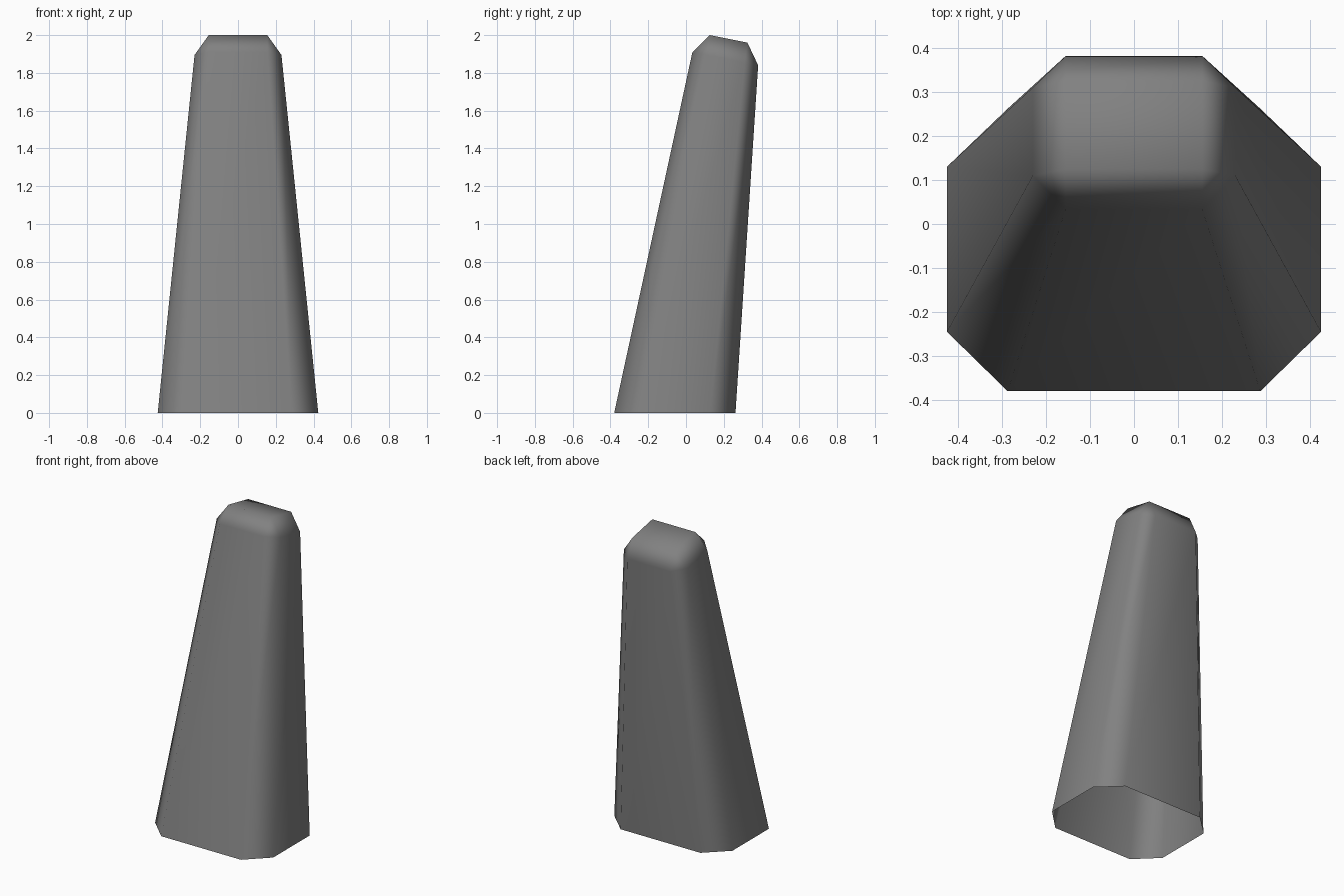
import bpy

if "Cube" in bpy.data.objects:
    bpy.data.objects.remove(bpy.data.objects["Cube"], do_unlink=True)

# Single dull grey surface
grey = bpy.data.materials.new("dull_grey")
grey.use_nodes = True
colour = (0.22, 0.22, 0.22, 1)
grey.diffuse_color = colour
grey.node_tree.nodes["Principled BSDF"].inputs["Base Color"].default_value = colour


def mirrored_ring(half):
    """Right half from front to back, then its mirror from back to front."""
    return half + [(-x, y, z) for x, y, z in reversed(half)]


# Octagonal foot, tilted shoulder, and sloping top
foot = mirrored_ring([(0.287, -0.38, 0), (0.425, -0.245, 0),
                      (0.425, 0.13, 0), (0.287, 0.262, 0)])
shoulder = mirrored_ring([(0.155, 0.034, 1.91), (0.23, 0.11, 1.895),
                          (0.23, 0.31, 1.855), (0.155, 0.382, 1.84)])
top = mirrored_ring([(0.155, 0.125, 2.0), (0.155, 0.325, 1.96)])

# Tapered wall, left open underneath
n = len(foot)
faces = [(i, (i + 1) % n, n + (i + 1) % n, n + i) for i in range(n)]

# Chamfered cap: each top corner meets two shoulder corners
for c in range(len(top)):
    a, b = n + 2 * c, n + 2 * c + 1
    after = n + (2 * c + 2) % n
    corner, next_corner = 2 * n + c, 2 * n + (c + 1) % len(top)
    faces.append((a, b, corner))
    faces.append((b, after, next_corner, corner))
faces.append(tuple(range(2 * n, 2 * n + len(top))))

mesh = bpy.data.meshes.new("tapered_post")
mesh.from_pydata(foot + shoulder + top, [], faces)
mesh.materials.append(grey)
for face in mesh.polygons:
    face.use_smooth = True
mesh.update()

post = bpy.data.objects.new("tapered_post", mesh)
bpy.context.collection.objects.link(post)

# Broad faces stay flat, chamfers carry the rounding
weighted = post.modifiers.new("weighted_normals", 'WEIGHTED_NORMAL')
weighted.keep_sharp = True
